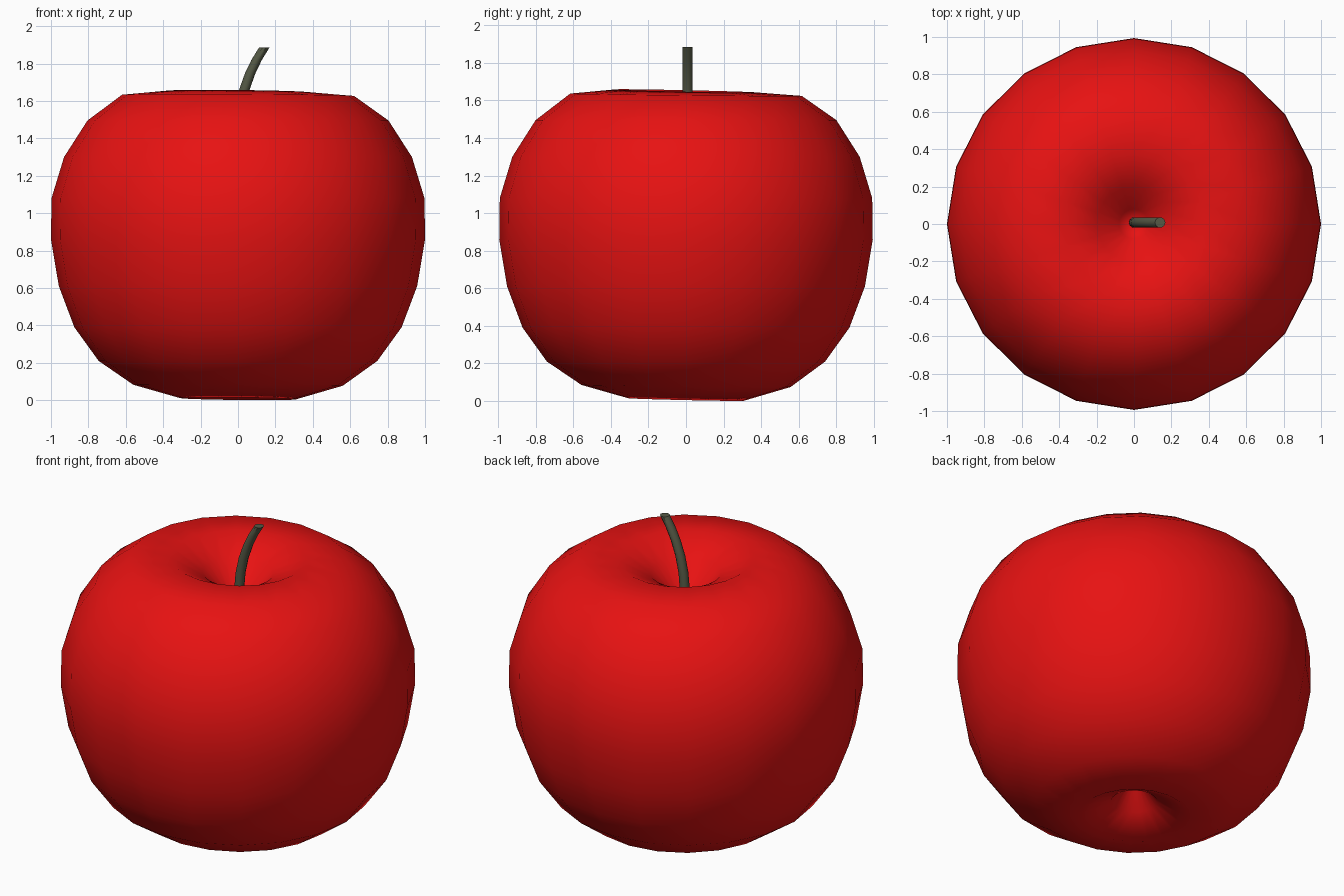
import bpy, bmesh, math

if "Cube" in bpy.data.objects:
    bpy.data.objects.remove(bpy.data.objects["Cube"])


def material(name, rgb):
    m = bpy.data.materials.new(name)
    m.diffuse_color = (*rgb, 1)
    m.use_nodes = True
    m.node_tree.nodes["Principled BSDF"].inputs["Base Color"].default_value = m.diffuse_color
    return m


def loft(name, rings, sides, mat, angle):
    """Skin a stack of horizontal rings (cx, cy, z, radius, tilt); radius 0 makes a pole."""
    bm = bmesh.new()
    loops = []
    for cx, cy, z, r, tilt in rings:
        pts = []
        for i in range(sides if r else 1):
            a = 2 * math.pi * i / sides
            x, y = r * math.cos(a), r * math.sin(a)
            pts.append(bm.verts.new((cx + x, cy + y, z - tilt * (0.5 * x + y))))
        loops.append(pts)
    for lo, hi in zip(loops, loops[1:]):
        for i in range(sides):
            j = (i + 1) % sides
            if len(lo) == 1:
                bm.faces.new((lo[0], hi[j], hi[i]))
            elif len(hi) == 1:
                bm.faces.new((lo[i], lo[j], hi[0]))
            else:
                bm.faces.new((lo[i], lo[j], hi[j], hi[i]))
    # cap open ends
    if len(loops[0]) > 1:
        bm.faces.new(loops[0][::-1])
    if len(loops[-1]) > 1:
        bm.faces.new(loops[-1])
    bmesh.ops.recalc_face_normals(bm, faces=bm.faces)
    me = bpy.data.meshes.new(name)
    bm.to_mesh(me)
    bm.free()
    ob = bpy.data.objects.new(name, me)
    bpy.context.collection.objects.link(ob)
    me.materials.append(mat)
    bpy.ops.object.select_all(action='DESELECT')
    ob.select_set(True)
    bpy.context.view_layer.objects.active = ob
    bpy.ops.object.shade_smooth_by_angle(angle=math.radians(angle))
    return ob


# Fruit body: profile from the bottom dimple, around the side, into the top dimple
profile = [(0, 0.24), (0.05, 0.21), (0.13, 0.10), (0.31, 0.008), (0.56, 0.08),
           (0.745, 0.21), (0.875, 0.39), (0.958, 0.61), (1.0, 0.86), (0.997, 1.08),
           (0.93, 1.30), (0.805, 1.495), (0.62, 1.63), (0.38, 1.65), (0.20, 1.56),
           (0.08, 1.43), (0, 1.37)]
body = [(0, 0, z, r, 0.022 if r < 0.5 else 0.01 if r < 0.7 else 0) for r, z in profile]
fruit = loft("fruit_body", body, 20, material("red_skin", (0.8, 0.006, 0.006)), 180)
fruit.scale.y = 0.994

# Stem: bent tube leaning towards +x
path = [(0, 1.35), (0.002, 1.45), (0.012, 1.56), (0.034, 1.66), (0.066, 1.75),
        (0.10, 1.82), (0.14, 1.885)]
loft("stem", [(x, 0.008, z, 0.028, 0) for x, z in path], 10,
     material("stem_brown", (0.09, 0.1, 0.06)), 40)
